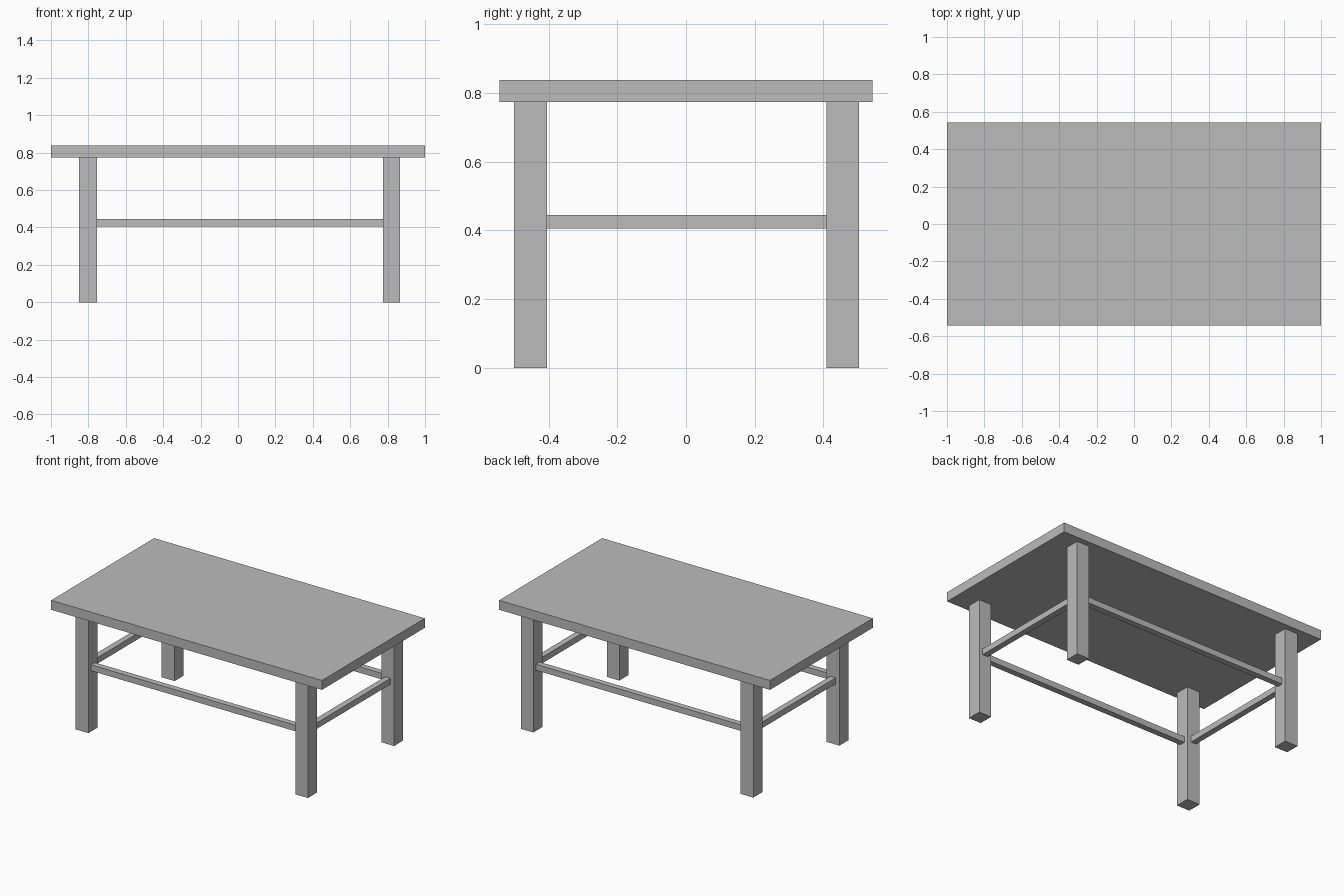
import bpy

cube = bpy.data.objects.get("Cube")
if cube:
    bpy.data.objects.remove(cube, do_unlink=True)

GREY = (0.5, 0.5, 0.5, 1.0)
mat = bpy.data.materials.new("plain_grey")
mat.use_nodes = True
mat.diffuse_color = GREY
mat.node_tree.nodes["Principled BSDF"].inputs["Base Color"].default_value = GREY


def box(name, xs, ys, zs):
    """Box spanning the given (min, max) range on each axis."""
    spans = (xs, ys, zs)
    bpy.ops.mesh.primitive_cube_add(size=1, location=[(a + b) / 2 for a, b in spans])
    obj = bpy.context.object
    obj.name = name
    obj.scale = [b - a for a, b in spans]
    bpy.ops.object.transform_apply(location=False, rotation=False, scale=True)
    obj.data.materials.append(mat)
    return obj


def middle(span, width):
    """Range of the given width centred in a span."""
    c = sum(span) / 2
    return (c - width / 2, c + width / 2)


# Leg footprints along each axis
leg_x = {"right": (-0.85, -0.754), "left": (0.775, 0.866)}
leg_y = {"front": (-0.50, -0.404), "back": (0.409, 0.504)}
top_z = (0.774, 0.837)
rail_z = (0.405, 0.445)
RAIL = 0.04

# Table top
box("table_top", (-1, 1), (-0.543, 0.543), top_z)

# Four square legs
for end, ys in leg_y.items():
    for side, xs in leg_x.items():
        box(f"{end}_{side}_leg", xs, ys, (0, top_z[0]))

# Rails between the legs
inner_x = (leg_x["right"][1], leg_x["left"][0])
inner_y = (leg_y["front"][1], leg_y["back"][0])
for end, ys in leg_y.items():
    box(f"{end}_rail", inner_x, middle(ys, RAIL), rail_z)
for side, xs in leg_x.items():
    box(f"{side}_rail", middle(xs, RAIL), inner_y, rail_z)
